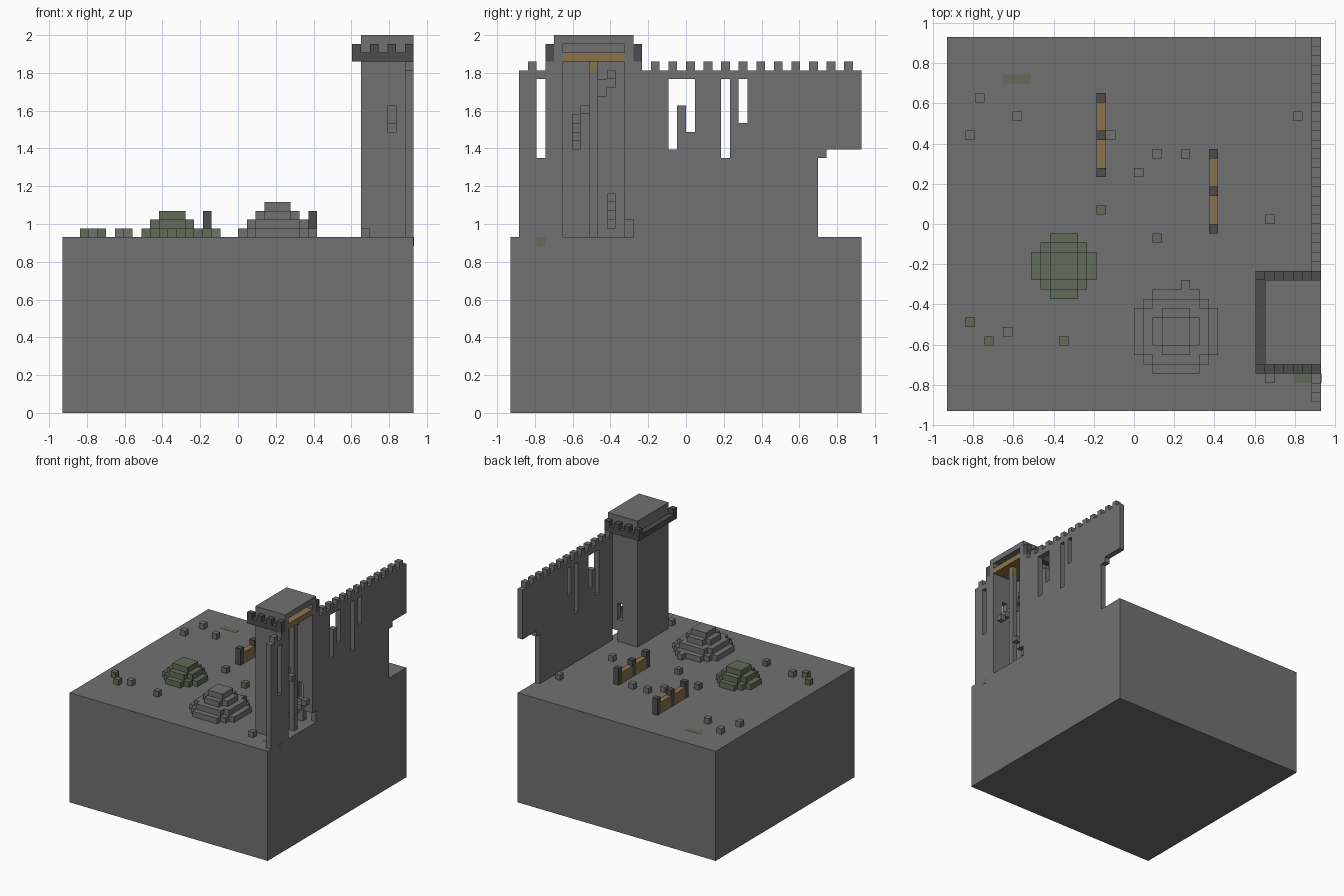
import bpy, bmesh
from mathutils import Vector
from itertools import product

cube = bpy.data.objects.get("Cube")
if cube:
    bpy.data.objects.remove(cube, do_unlink=True)

V = 2 / 43          # edge of one block
HALF = 20           # half the ground width, in blocks
G = 20              # ground level, in blocks


def material(name, rgb):
    m = bpy.data.materials.new(name)
    m.use_nodes = True
    m.diffuse_color = (*rgb, 1)
    m.node_tree.nodes["Principled BSDF"].inputs["Base Color"].default_value = (*rgb, 1)
    return m


STONE = material("stone grey", (0.165, 0.165, 0.165))
DARK = material("dark stone", (0.075, 0.075, 0.075))
WOOD = material("wood brown", (0.26, 0.175, 0.075))
MOSS = material("moss green", (0.125, 0.15, 0.1))


def finish(name, bm, mat):
    mesh = bpy.data.meshes.new(name)
    bm.to_mesh(mesh)
    bm.free()
    mesh.materials.append(mat)
    obj = bpy.data.objects.new(name, mesh)
    bpy.context.collection.objects.link(obj)
    return obj


def place(x, y, z):
    return Vector((x - HALF, y - HALF, z)) * V


def box(name, mat, lo, hi):
    """One plain box between two block corners."""
    bm = bmesh.new()
    bmesh.ops.create_cube(bm, size=1)
    a, b = place(*lo), place(*hi)
    for v in bm.verts:
        v.co = [a[i] + (v.co[i] + 0.5) * (b[i] - a[i]) for i in range(3)]
    return finish(name, bm, mat)


def cells(x0, x1, y0, y1, z0, z1):
    return set(product(range(x0, x1), range(y0, y1), range(z0, z1)))


def blocks(name, mat, filled):
    """Outer skin of a set of blocks, flat areas merged."""
    bm = bmesh.new()
    corners = {}

    def vert(p):
        if p not in corners:
            corners[p] = bm.verts.new(place(*p))
        return corners[p]

    for c in filled:
        for axis, side in product(range(3), (0, 1)):
            near = list(c)
            near[axis] += 2 * side - 1
            if tuple(near) in filled:
                continue
            u, w = (axis + 1) % 3, (axis + 2) % 3
            ring = []
            for du, dw in ((0, 0), (1, 0), (1, 1), (0, 1)):
                p = list(c)
                p[axis] += side
                p[u] += du
                p[w] += dw
                ring.append(vert(tuple(p)))
            bm.faces.new(ring if side else ring[::-1])
    bmesh.ops.dissolve_limit(bm, angle_limit=0.01, verts=bm.verts, edges=bm.edges)
    return finish(name, bm, mat)


# Ground
box("ground_block", STONE, (0, 0, 0), (40, 40, G))

# Battlement wall with arrow slits and a broken far end
wall = cells(39, 40, 1, 40, G, 39)
for y in range(2, 40, 2):
    wall |= cells(39, 40, y, y + 1, 39, 40)
for y, bottom in ((3, 29), (18, 30), (19, 35), (20, 32), (24, 29), (26, 33)):
    wall -= cells(39, 40, y, y + 1, bottom, 38)
wall -= cells(39, 40, 35, 40, G, 29) | cells(39, 40, 36, 40, 29, 30)

# Hollow tower, open on its outer side, with a roof slab
tower = wall | cells(34, 40, 5, 14, G, 43)
tower -= cells(35, 40, 6, 13, G, 42)
tower -= cells(37, 38, 5, 6, 32, 35)      # front window
tower -= cells(37, 38, 13, 14, 24, 27)    # back window
tower -= cells(38, 40, 13, 14, G, 22)     # doorway
blocks("tower_and_wall", STONE, tower)

# Parapet around the tower head
parapet = cells(33, 40, 4, 15, 40, 41) - cells(34, 40, 5, 14, 40, 41)
for x, y in product(range(33, 40, 2), (4, 14)):
    parapet.add((x, y, 41))
blocks("tower_parapet", DARK, parapet)

# Inside the tower: plank floor, newel post and broken spiral stair
box("upper_floor", WOOD, (35, 6, 40), (40, 13, 41))
box("newel_post", STONE, (38, 9, G), (39, 10, 39))
box("newel_cap", WOOD, (38, 9, 39), (39, 10, 40))
lower = {(36 + i, 11, 21 + i) for i in range(4)}
upper = {(39 - i, 7, 30 + i) for i in range(4)}
upper |= {(36, 8 + i, 34 + i) for i in range(4)} | {(36, 10, 37), (37, 11, 38)}
blocks("lower_stair", STONE, lower)
blocks("upper_stair", STONE, upper)


# Stepped mounds made of shrinking discs
def mound(name, mat, cx, cy, limits):
    filled = set()
    for level, limit in enumerate(limits):
        for dx, dy in product(range(-4, 5), repeat=2):
            if dx * dx + dy * dy <= limit:
                filled.add((cx + dx, cy + dy, G + level))
    blocks(name, mat, filled)


mound("rubble_mound", STONE, 24, 8, (20, 13, 5, 2))
mound("mossy_mound", MOSS, 12, 15, (10, 5, 2))


# Fences: three posts and two plank panels
def fence(name, x, y):
    for i in range(3):
        box(f"{name}_post_{i + 1}", DARK, (x, y + 4 * i, G), (x + 1, y + 4 * i + 1, G + 3))
    for i in range(2):
        box(f"{name}_panel_{i + 1}", WOOD, (x, y + 4 * i + 1, G), (x + 1, y + 4 * i + 4, G + 2))


fence("left_fence", 28, 19)
fence("right_fence", 16, 25)

# Loose stones
grey = [(3, 33), (7, 31), (2, 29), (17, 29), (22, 27), (25, 27), (20, 25),
        (37, 31), (34, 20), (6, 8), (34, 3), (25, 13)]
green = [(2, 9), (4, 7), (12, 7), (16, 21), (22, 18)]
for label, mat, spots in (("stone", STONE, grey), ("mossy_stone", MOSS, green)):
    for i, (x, y) in enumerate(spots):
        box(f"{label}_{i + 1}", mat, (x, y, G), (x + 1, y + 1, G + 1))

# Moss patches lying flush in the ground
T = 0.03
box("moss_patch_back", MOSS, (6, 35, G), (9, 36, G + T))
box("moss_patch_front", MOSS, (37, 3, G), (39, 4, G + T))
box("moss_patch_side", MOSS, (40, 3, G - 1), (40 + T, 4, G))
